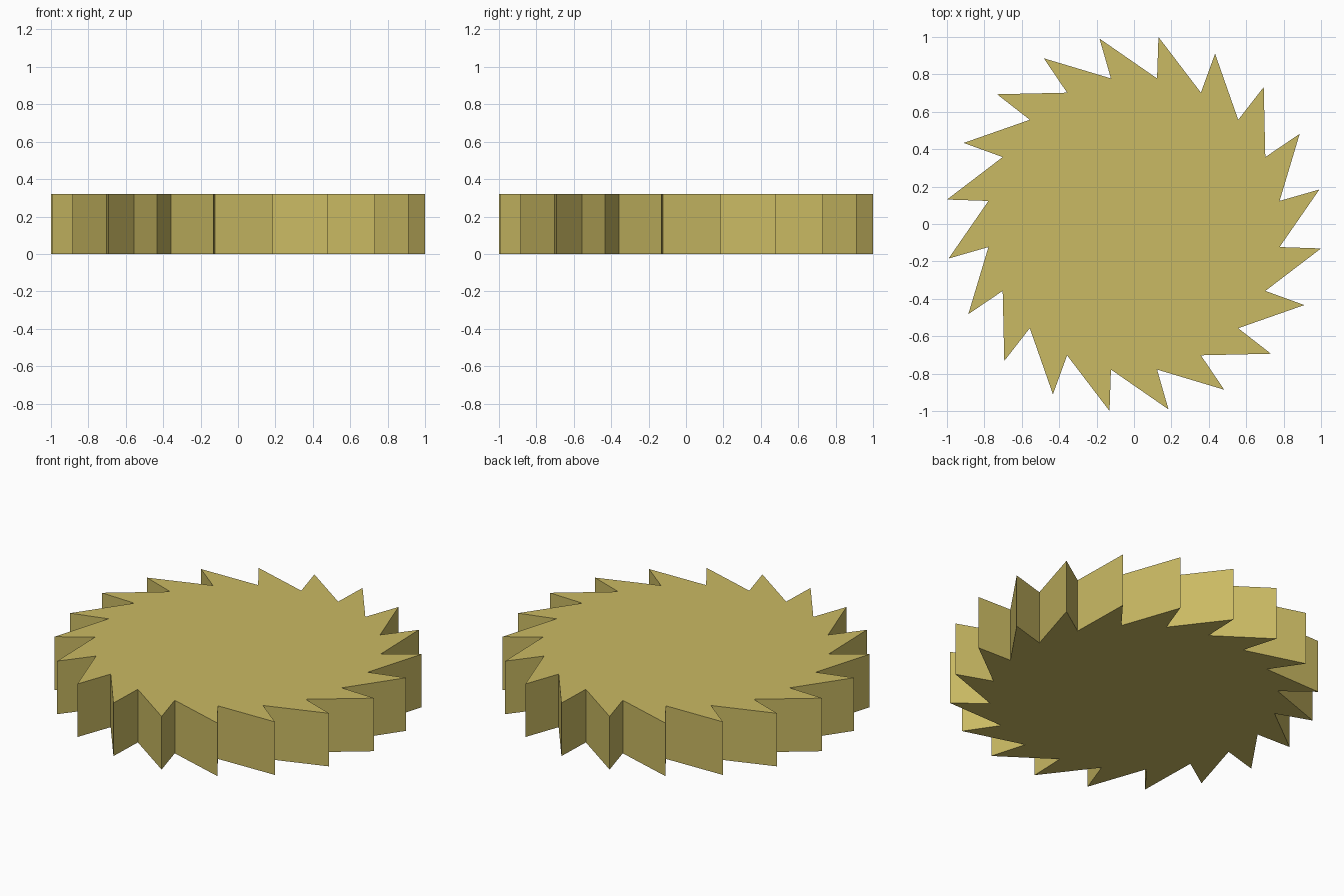
import bpy, bmesh, math

if "Cube" in bpy.data.objects:
    bpy.data.objects.remove(bpy.data.objects["Cube"])

TEETH, ROOT_R, TIP_R, HEIGHT = 20, 0.788, 1.0085, 0.32
STEP = 2 * math.pi / TEETH


def polar(radius, angle):
    return (radius * math.cos(angle), radius * math.sin(angle), 0.0)


# Saw-tooth outline: each tooth leans past the root that follows it
bm = bmesh.new()
verts = []
for i in range(TEETH):
    root = (i + 0.5) * STEP
    verts.append(bm.verts.new(polar(ROOT_R, root)))
    verts.append(bm.verts.new(polar(TIP_R, root + STEP + math.radians(1.55))))
base = bm.faces.new(verts)

# Extrude the outline to a solid wheel
top = bmesh.ops.extrude_face_region(bm, geom=[base], use_keep_orig=True)["geom"]
bmesh.ops.translate(bm, vec=(0, 0, HEIGHT),
                    verts=[g for g in top if isinstance(g, bmesh.types.BMVert)])
bmesh.ops.recalc_face_normals(bm, faces=bm.faces)

mesh = bpy.data.meshes.new("ratchet_wheel")
bm.to_mesh(mesh)
bm.free()

# Single brass colour
brass = bpy.data.materials.new("dull_brass")
brass.diffuse_color = (0.59, 0.49, 0.125, 1.0)
brass.use_nodes = True
brass.node_tree.nodes["Principled BSDF"].inputs["Base Color"].default_value = brass.diffuse_color
mesh.materials.append(brass)
wheel = bpy.data.objects.new("ratchet_wheel", mesh)
bpy.context.collection.objects.link(wheel)
